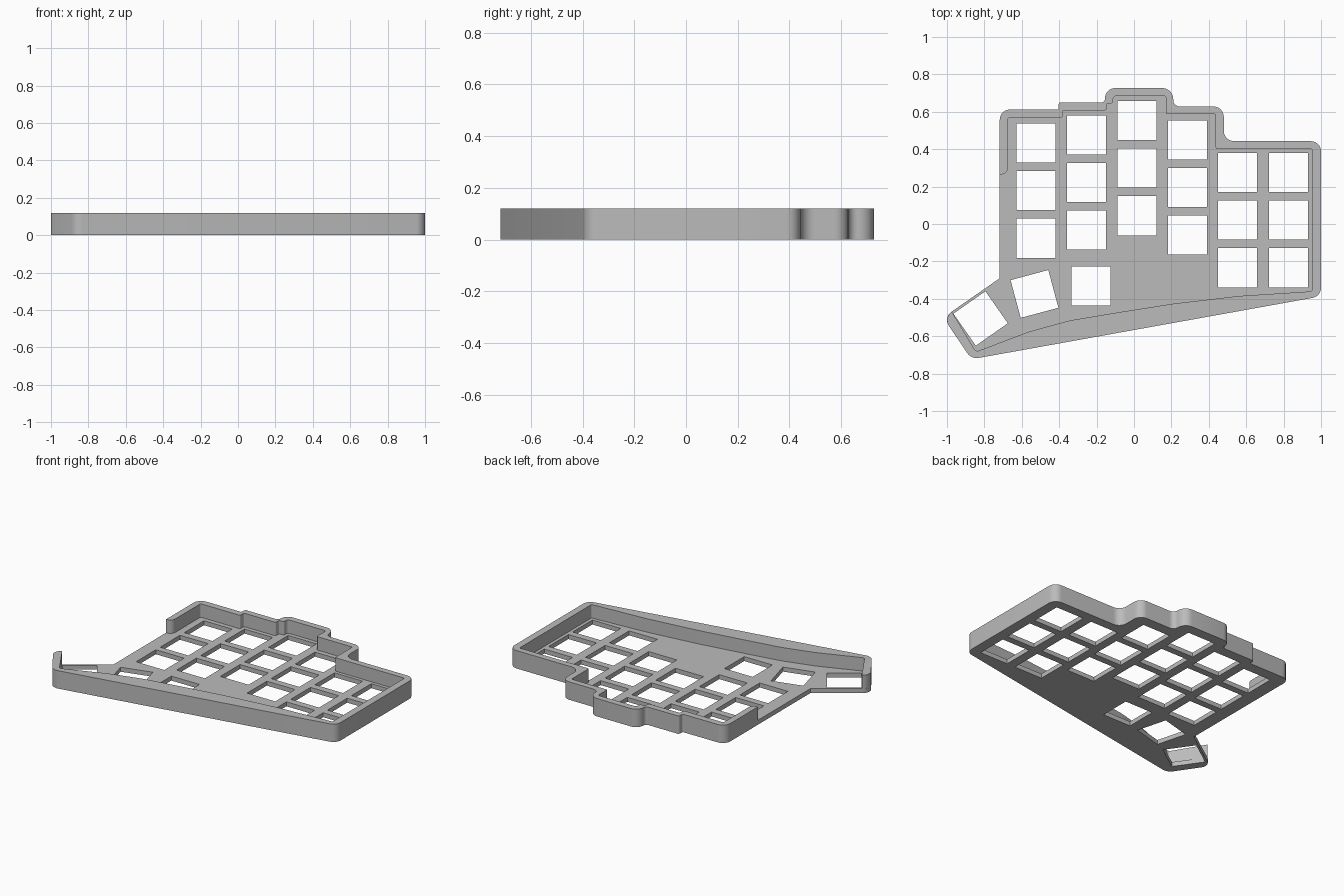
import bpy, math
from mathutils import Vector

if "Cube" in bpy.data.objects:
    bpy.data.objects.remove(bpy.data.objects["Cube"])

PLATE, HEIGHT = 0.03, 0.12

grey = bpy.data.materials.new("plain grey")
grey.diffuse_color = (0.5, 0.5, 0.5, 1)
grey.use_nodes = True
grey.node_tree.nodes["Principled BSDF"].inputs["Base Color"].default_value = grey.diffuse_color


def rounded(corners, steps=7):
    """Closed outline from (x, y, radius) corners."""
    out = []
    n = len(corners)
    for i, (x, y, r) in enumerate(corners):
        p = Vector((x, y))
        if r == 0:
            out.append(p)
            continue
        a = (Vector(corners[i - 1][:2]) - p).normalized()
        b = (Vector(corners[(i + 1) % n][:2]) - p).normalized()
        half = a.angle(b) / 2
        centre = p + (a + b).normalized() * (r / math.sin(half))
        start = p + a * (r / math.tan(half)) - centre
        end = p + b * (r / math.tan(half)) - centre
        turn = math.atan2(start.x * end.y - start.y * end.x, start.dot(end))
        for k in range(steps + 1):
            t = turn * k / steps
            c, s = math.cos(t), math.sin(t)
            out.append(centre + Vector((start.x * c - start.y * s,
                                        start.x * s + start.y * c)))
    return out


def slab(name, loops, z0, z1):
    """Extrude a filled outline; further loops become holes."""
    cu = bpy.data.curves.new(name, 'CURVE')
    cu.dimensions = '2D'
    cu.fill_mode = 'BOTH'
    cu.extrude = (z1 - z0) / 2
    for loop in loops:
        sp = cu.splines.new('POLY')
        sp.points.add(len(loop) - 1)
        for pt, v in zip(sp.points, loop):
            pt.co = (v.x, v.y, 0, 1)
        sp.use_cyclic_u = True
    ob = bpy.data.objects.new(name, cu)
    bpy.context.collection.objects.link(ob)
    ob.location.z = (z0 + z1) / 2
    bpy.ops.object.select_all(action='DESELECT')
    ob.select_set(True)
    bpy.context.view_layer.objects.active = ob
    bpy.ops.object.convert(target='MESH')
    ob = bpy.context.object
    bpy.ops.object.mode_set(mode='EDIT')
    bpy.ops.mesh.select_all(action='SELECT')
    bpy.ops.mesh.remove_doubles(threshold=0.0001)
    bpy.ops.mesh.normals_make_consistent(inside=False)
    bpy.ops.object.mode_set(mode='OBJECT')
    ob.data.materials.clear()
    ob.data.materials.append(grey)
    bpy.ops.object.shade_smooth_by_angle(angle=math.radians(30))
    return ob


def key_hole(x, y, angle=0, size=0.209):
    h, a = size / 2, math.radians(angle)
    c, s = math.cos(a), math.sin(a)
    return [Vector((x + u * c - v * s, y + u * s + v * c))
            for u, v in ((-h, -h), (h, -h), (h, h), (-h, h))]


# Outer outline, clockwise from the left side to the thumb corner
outer = [
    (-0.718, 0.612, 0.055), (-0.403, 0.612, 0.008), (-0.403, 0.65, 0.012),
    (-0.155, 0.65, 0.02), (-0.155, 0.727, 0.055), (0.21, 0.727, 0.06),
    (0.21, 0.628, 0.035), (0.48, 0.628, 0.055), (0.48, 0.443, 0.055),
    (1.0, 0.443, 0.055), (1.0, -0.387, 0.055), (-0.869, -0.723, 0.06),
    (-1.02, -0.5, 0.054),
]
# Inner face of the wall, from the thumb corner back to the left side
inner = [
    (-0.845, -0.683, 0.02), (-0.56, -0.575, 0.6), (-0.345, -0.516, 0.6),
    (-0.10, -0.475, 0.6), (0.21, -0.426, 0.6), (0.56, -0.385, 0.6),
    (0.952, -0.36, 0.01), (0.952, 0.402, 0.008), (0.437, 0.402, 0.008),
    (0.437, 0.587, 0.008), (0.172, 0.587, 0.008), (0.172, 0.685, 0.012),
    (-0.112, 0.685, 0.02), (-0.112, 0.645, 0.012), (-0.147, 0.645, 0.01),
    (-0.147, 0.608, 0.01), (-0.382, 0.608, 0.008), (-0.382, 0.568, 0.008),
    (-0.675, 0.568, 0.012), (-0.675, 0.265, 0.035),
]

# Key openings: six columns of three, plus three thumb keys
holes = []
for x, top in ((-0.524, 0.433), (-0.254, 0.476), (0.016, 0.553),
               (0.286, 0.45), (0.554, 0.275), (0.826, 0.275)):
    holes += [key_hole(x, top - 0.2545 * row) for row in range(3)]
holes += [key_hole(-0.23, -0.332), key_hole(-0.532, -0.374, 15),
          key_hole(-0.82, -0.505, 35)]

slab("key_plate", [rounded(outer + [(-0.718, -0.29, 0)])] + holes, 0, PLATE)

# Rim wall, open along the left side
wall = [(-0.718, 0.265, 0)] + outer + [(-0.974, -0.469, 0)] + inner
slab("rim_wall", [rounded(wall)], PLATE, HEIGHT)
